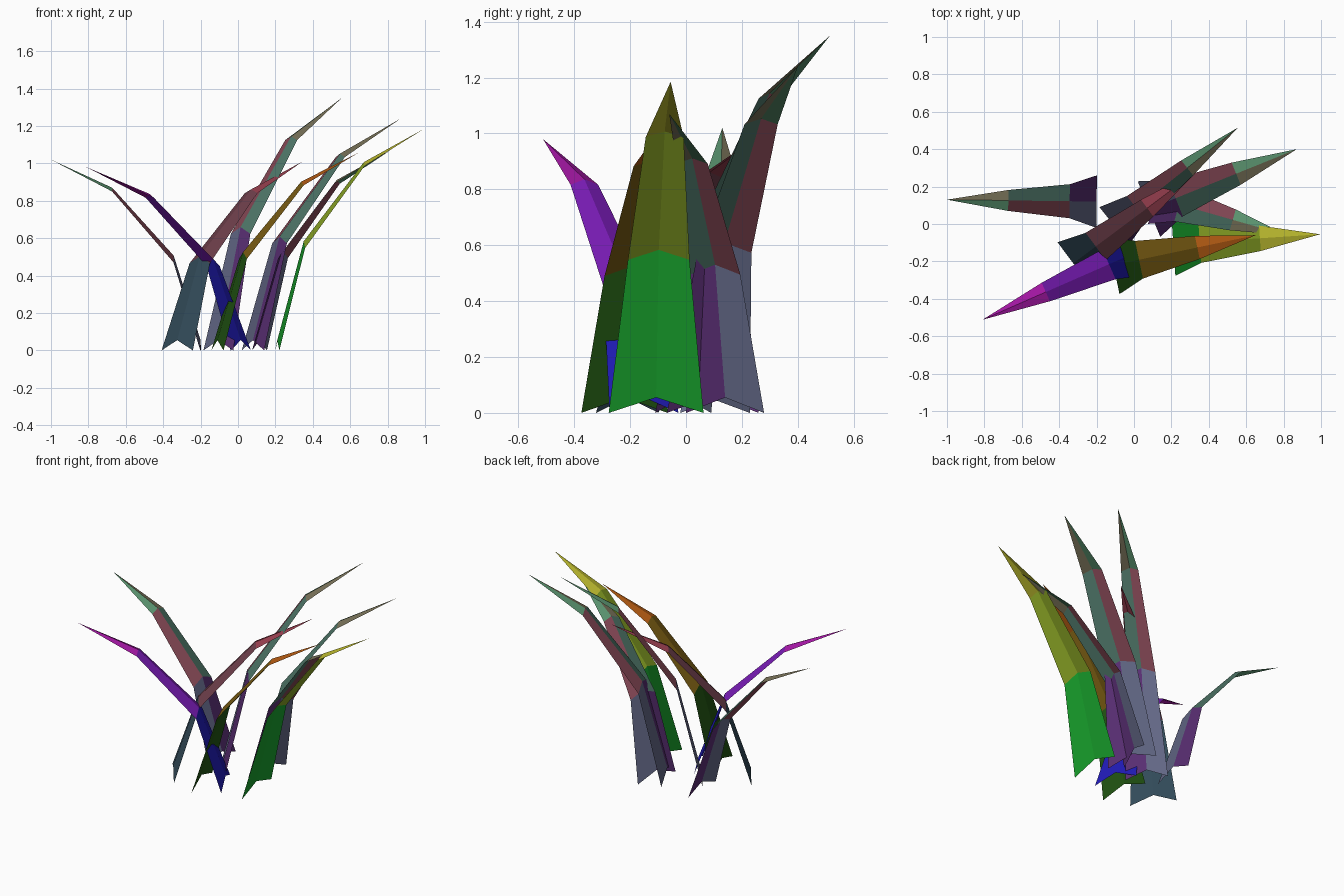
import bpy
from mathutils import Vector

if "Cube" in bpy.data.objects:
    bpy.data.objects.remove(bpy.data.objects["Cube"])

# Shared blade profile: (reach fraction, edge height, width, ridge lift)
PROFILE = [(0.0, 0.0, 1.0, 0.055), (0.18, 0.462, 0.65, 0.036), (0.59, 0.833, 0.40, 0.02)]


def material(name, rgb):
    """Plain material from a 0-255 screen colour."""
    mat = bpy.data.materials.new(name)
    mat.diffuse_color = (*[(c / 255) ** 2.2 for c in rgb], 1)
    mat.use_nodes = True
    mat.node_tree.nodes["Principled BSDF"].inputs["Base Color"].default_value = mat.diffuse_color
    return mat


def blade(name, base, tip, half_width, colours):
    """Folded, arching leaf: three tapering segments, V-notched at the foot.
    colours: one per segment, or one per half-segment (left, right)."""
    base, tip = Vector((*base, 0)), Vector(tip)
    reach = Vector((tip.x - base.x, tip.y - base.y, 0))
    side = Vector((-reach.y, reach.x, 0)).normalized() * half_width
    verts, faces = [], []
    for along, height, width, lift in PROFILE:
        edge = base + reach * along + Vector((0, 0, tip.z * height))
        verts += [edge + side * width, edge + Vector((0, 0, lift)), edge - side * width]
    verts.append(tip)
    for r in (0, 3):
        faces += [(r, r + 1, r + 4, r + 3), (r + 1, r + 2, r + 5, r + 4)]
    faces += [(6, 7, 9), (7, 8, 9)]

    mesh = bpy.data.meshes.new(name)
    mesh.from_pydata(verts, [], faces)
    for i, rgb in enumerate(colours):
        mesh.materials.append(material(f"{name}_colour_{i + 1}", rgb))
    for poly in mesh.polygons:
        poly.material_index = poly.index * len(colours) // 6
    bpy.context.collection.objects.link(bpy.data.objects.new(name, mesh))


# Segment colours, foot to tip
VIOLET = [(38, 33, 185), (120, 33, 180), (165, 30, 165)]
ORANGE = [(38, 85, 25), (120, 92, 25), (175, 90, 25)]
GREEN = [(30, 160, 48), (138, 165, 42), (185, 183, 50)]
PINK = [(55, 78, 92), (108, 64, 75), (150, 65, 80)]
STRIPED = [(100, 105, 135), (90, 50, 115), (135, 75, 88),
           (78, 115, 102), (90, 145, 110), (118, 112, 88)]

# Blades: name, foot, tip, half width, colours
blade("left_blade", (-0.20, 0.12), (-1.0, 0.13, 1.02), 0.14, STRIPED)
blade("front_left_blade", (0.015, -0.15), (-0.81, -0.512, 0.98), 0.135, VIOLET)
blade("front_right_blade", (-0.11, -0.22), (0.65, -0.06, 1.06), 0.158, ORANGE)
blade("right_blade", (0.21, -0.107), (0.995, -0.055, 1.185), 0.17, GREEN)
blade("back_left_blade", (-0.325, -0.21), (0.345, 0.29, 1.01), 0.14, PINK)
blade("tall_back_blade", (-0.105, -0.01), (0.555, 0.515, 1.35), 0.128, STRIPED)
blade("back_right_blade", (0.08, 0.08), (0.87, 0.40, 1.24), 0.16, STRIPED)
blade("inner_right_blade", (0.115, 0.14), (0.815, -0.06, 1.07), 0.145, STRIPED)
